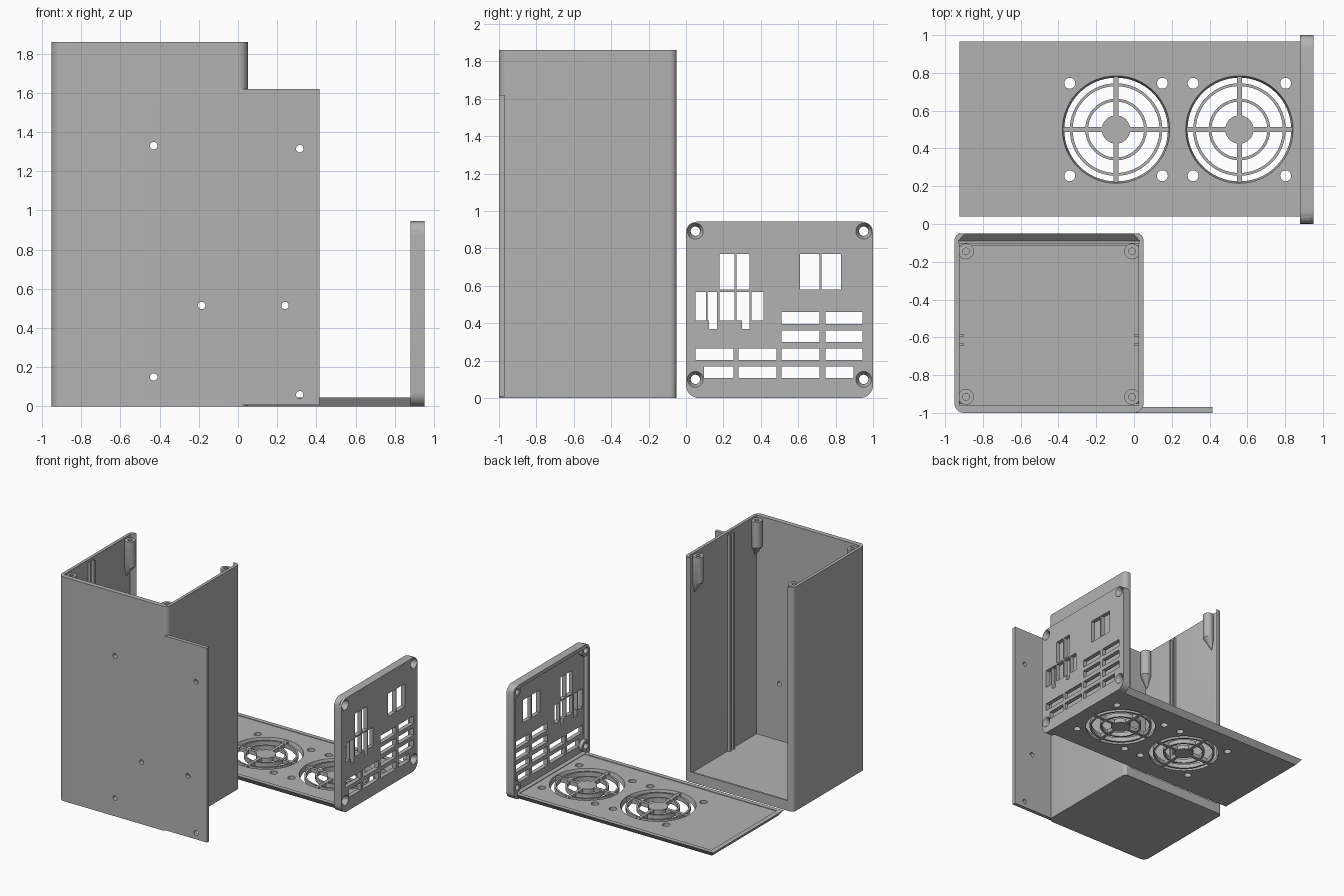
import bpy, bmesh
from math import cos, sin, pi
from mathutils import Matrix

old = bpy.data.objects.get("Cube")
if old:
    bpy.data.objects.remove(old, do_unlink=True)

grey = bpy.data.materials.new("matte grey")
grey.use_nodes = True
colour = (0.45, 0.45, 0.45, 1)
grey.diffuse_color = colour
grey.node_tree.nodes["Principled BSDF"].inputs["Base Color"].default_value = colour

PLACE = {"x": lambda u, v, h: (h, u, v),
         "y": lambda u, v, h: (u, h, v),
         "z": lambda u, v, h: (u, v, h)}


def loft(bm, axis, low, high, a, b):
    """Closed solid between two matching outlines at heights a and b."""
    put = PLACE[axis]
    lo = [bm.verts.new(put(u, v, a)) for u, v in low]
    hi = [bm.verts.new(put(u, v, b)) for u, v in high]
    n = len(lo)
    faces = [bm.faces.new(lo), bm.faces.new(hi)]
    for i in range(n):
        j = (i + 1) % n
        faces.append(bm.faces.new((lo[i], lo[j], hi[j], hi[i])))
    bmesh.ops.recalc_face_normals(bm, faces=faces)


def rect(u0, u1, v0, v1):
    return [(u0, v0), (u1, v0), (u1, v1), (u0, v1)]


def arc(cu, cv, r, start=0, sweep=2 * pi, n=32):
    last = n if sweep >= 2 * pi else n - 1
    return [(cu + r * cos(start + sweep * i / last),
             cv + r * sin(start + sweep * i / last)) for i in range(n)]


def round_rect(u0, u1, v0, v1, r):
    corners = [(u0 + r, v0 + r), (u1 - r, v0 + r), (u1 - r, v1 - r), (u0 + r, v1 - r)]
    return [p for k, (u, v) in enumerate(corners)
            for p in arc(u, v, r, pi + k * pi / 2, pi / 2, 9)]


def make(name, solids):
    """Object from a list of (axis, low outline, high outline, a, b)."""
    bm = bmesh.new()
    for s in solids:
        loft(bm, *s)
    mesh = bpy.data.meshes.new(name)
    bm.to_mesh(mesh)
    bm.free()
    mesh.materials.append(grey)
    ob = bpy.data.objects.new(name, mesh)
    bpy.context.collection.objects.link(ob)
    return ob


def combine(ob, solids, operation="DIFFERENCE"):
    tool = make("tool", solids)
    tool.hide_render = True
    bpy.context.view_layer.objects.active = ob
    mod = ob.modifiers.new(operation.lower(), "BOOLEAN")
    mod.operation, mod.solver, mod.object = operation, "EXACT", tool
    mod.use_self = True
    bpy.ops.object.modifier_apply(modifier=mod.name)
    bpy.data.objects.remove(tool, do_unlink=True)


def prism(axis, outline, a, b):
    return (axis, outline, outline, a, b)


# Case shell: U section with dovetail lips beside the open back
MID, TOP = -0.45, 1.86
half = [(0.475, -0.96), (0.475, -0.1), (0.48, -0.09), (0.445, -0.05)]
half += arc(0.465, -0.085, 0.035, pi / 2, -pi / 2, 8)
half += arc(0.45, -0.95, 0.05, 0, -pi / 2, 9)
section = [(MID + u, v) for u, v in half] + [(MID - u, v) for u, v in reversed(half)]
case = make("case_shell", [prism("z", section, 0, TOP)])

# Floor with the sloped lip that catches the sliding panel, plus a low ridge
floor = [(-0.98, 0), (-0.05, 0), (-0.05, 0.085), (-0.09, 0.045), (-0.1, 0.045),
         (-0.1, 0.055), (-0.115, 0.055), (-0.115, 0.045), (-0.98, 0.045)]
combine(case, [prism("x", floor, MID - 0.478, MID + 0.478)], "UNION")

# Side flange flush with the front
combine(case, [prism("z", rect(0, 0.415, -1, -0.97), 0.008, 1.62)], "UNION")

# Mounting holes through the front
holes = [(-0.43, 1.33), (0.315, 1.315), (-0.185, 0.515),
         (0.24, 0.515), (-0.43, 0.15), (0.315, 0.06)]
combine(case, [prism("y", arc(x, z, 0.019, n=20), -1.1, -0.9) for x, z in holes])

# Slim guide ribs inside both side walls
ribs = []
for side in (-1, 1):
    wall, tip = sorted((MID + side * 0.478, MID + side * 0.453))
    ribs += [prism("z", rect(wall, tip, y - 0.008, y + 0.008), 0.04, 1.84)
             for y in (-0.59, -0.637)]
make("guide_ribs", ribs)

# Screw bosses in the corners, tapering toward the wall below
bosses, bores = [], []
for side in (-1, 1):
    for y, out in ((-0.145, 0), (-0.915, -0.03)):
        x = MID + side * 0.44
        ring = arc(x, y, 0.042, n=16)
        point = arc(x + side * 0.034, y + out, 0.004, n=16)
        bosses += [prism("z", ring, 1.63, 1.845), ("z", point, ring, 1.54, 1.63)]
        bores.append(prism("z", arc(x, y, 0.018, n=12), 1.68, 1.9))
boss = make("screw_bosses", bosses)
combine(boss, bores)

# Sliding fan panel with dovetail edges and a shallow step
panel = make("fan_panel", [("z", rect(-0.89, 0.9, 0.07, 0.93),
                            rect(-0.925, 0.9, 0.04, 0.965), 0, 0.045)])
combine(panel, [prism("z", rect(-0.885, 0.879, 0.075, 0.93), 0.04, 0.1)])
FANS, FAN_Y = (-0.095, 0.558), 0.5
cuts = []
for x in FANS:
    cuts.append(("z", arc(x, FAN_Y, 0.272, n=64), arc(x, FAN_Y, 0.288, n=64), -0.01, 0.055))
    cuts += [prism("z", arc(x + i * 0.245, FAN_Y + j * 0.245, 0.029, n=24), -0.01, 0.1)
             for i in (-1, 1) for j in (-1, 1)]
combine(panel, cuts)

# Fan grilles: hub, two rings and four spokes
for k, x in enumerate(FANS):
    grille = make(f"fan_grille_{k + 1}", [prism("z", arc(x, FAN_Y, 0.245, n=64), 0, 0.035)])
    for inner, ring in ((0.23, 0.163), (0.148, 0.075)):
        combine(grille, [prism("z", arc(x, FAN_Y, inner, n=64), -0.1, 0.1)])
        combine(grille, [prism("z", arc(x, FAN_Y, ring, n=64), 0, 0.035)], "UNION")
    for spoke in (rect(x - 0.28, x + 0.28, FAN_Y - 0.013, FAN_Y + 0.013),
                  rect(x - 0.013, x + 0.013, FAN_Y - 0.28, FAN_Y + 0.28)):
        combine(grille, [prism("z", spoke, 0.001, 0.034)], "UNION")

# End plate: rounded, hollowed on the inner side, with corner pads
plate = make("end_plate", [prism("x", round_rect(0, 1, 0, 0.945, 0.07), 0.88, 0.95)])
combine(plate, [prism("x", round_rect(0.03, 0.97, 0.045, 0.915, 0.04), 0.8, 0.915)])
screws = [(y, z) for y in (0.05, 0.95) for z in (0.1, 0.892)]
combine(plate, [prism("x", arc(y, z, 0.048, n=24), 0.885, 0.93) for y, z in screws], "UNION")
combine(plate, [prism("x", arc(y, z, 0.025, n=24), 0.8, 1) for y, z in screws])
combine(plate, [("x", arc(y, z, 0.025, n=24), arc(y, z, 0.043, n=24), 0.92, 0.951)
                for y, z in screws])

# Connector openings and vent slots in the end plate
slots = [(a, b, 0.58, 0.77) for a, b in
         ((0.18, 0.26), (0.27, 0.34), (0.61, 0.715), (0.725, 0.83))]
slots += [(a, b, 0.415, 0.568) for a, b in
          ((0.05, 0.107), (0.115, 0.165), (0.18, 0.26), (0.27, 0.34), (0.35, 0.415))]
slots += [(0.122, 0.165, 0.37, 0.42), (0.3, 0.34, 0.37, 0.42)]
columns = [(0.05, 0.255), (0.28, 0.485), (0.51, 0.715), (0.745, 0.945)]
for row, z in enumerate((0.107, 0.203, 0.3, 0.397)):
    for col, (a, b) in enumerate(columns):
        if row > 1 and col < 2:
            continue
        if row == 0:  # the lowest row clears the screws
            a, b = max(a, 0.097), min(b, 0.895)
        slots.append((a, b, z, z + 0.062))
for s in slots:
    combine(plate, [prism("x", rect(*s), 0.85, 1)])

# Smooth the round faces, keep the edges sharp
bpy.ops.object.select_all(action="DESELECT")
for ob in bpy.context.scene.objects:
    if ob.type == "MESH" and grey.name in ob.data.materials:
        ob.select_set(True)
        bpy.context.view_layer.objects.active = ob
bpy.ops.object.shade_smooth_by_angle(angle=pi / 6)
